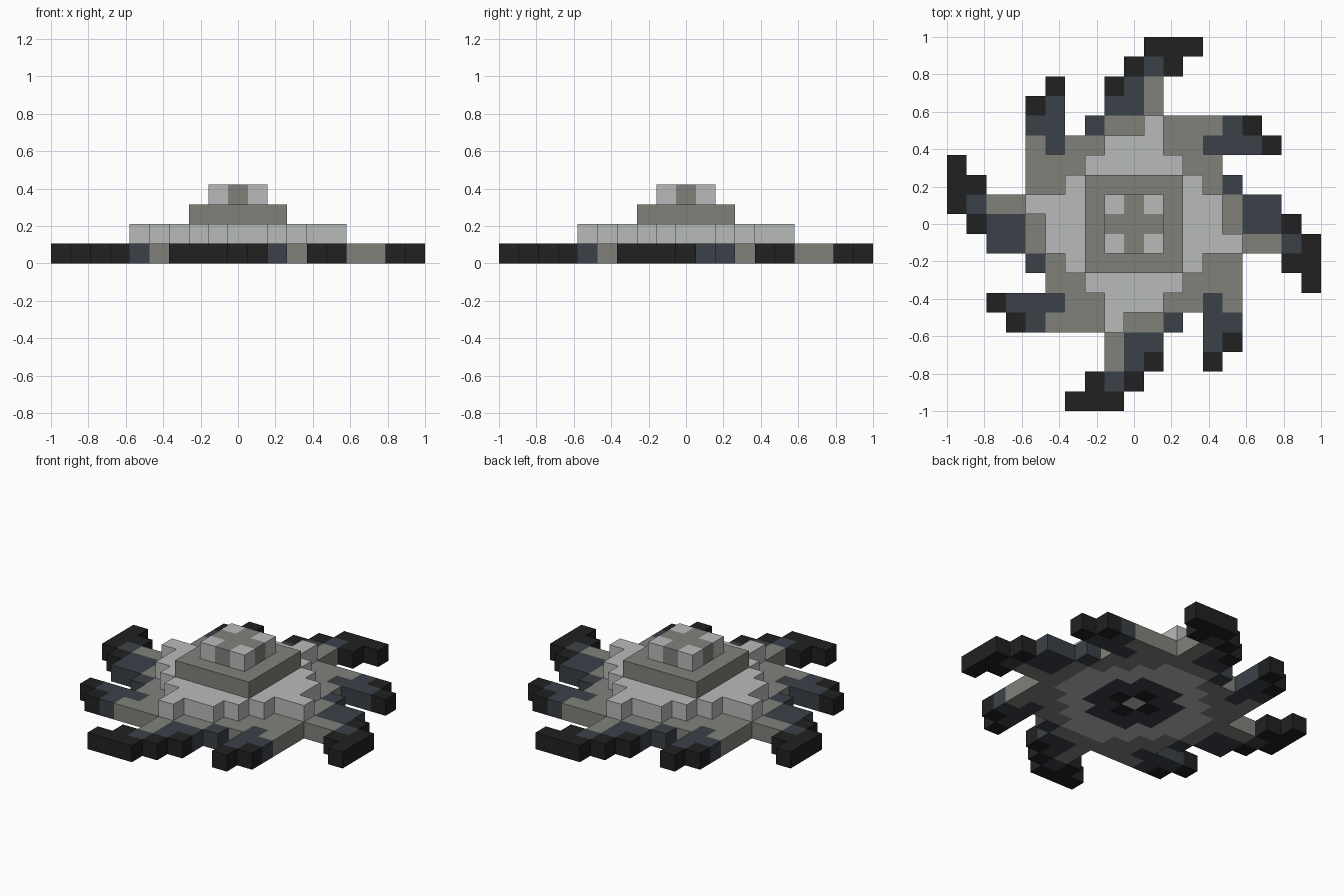
import bpy
import bmesh

cube = bpy.data.objects.get("Cube")
if cube:
    bpy.data.objects.remove(cube, do_unlink=True)

CELL = 2 / 19

# Flat colours, keyed by the letters used in the arm pattern
PALETTE = {
    "K": ("black", (0.0152, 0.0152, 0.0152)),
    "S": ("slate", (0.043, 0.053, 0.066)),
    "G": ("stone grey", (0.220, 0.220, 0.198)),
    "L": ("light grey", (0.485, 0.495, 0.490)),
}
KEYS = list(PALETTE)
materials = []
for name, rgb in PALETTE.values():
    mat = bpy.data.materials.new(name)
    mat.use_nodes = True
    mat.diffuse_color = (*rgb, 1)
    bsdf = mat.node_tree.nodes["Principled BSDF"]
    bsdf.inputs["Base Color"].default_value = (*rgb, 1)
    bsdf.inputs["Roughness"].default_value = 0.9
    materials.append(mat)


def slab(name, cells, level, under=None):
    """One layer of blocks: a sheet of square cells extruded one block up."""
    bm = bmesh.new()
    corners = {}

    def corner(i, j, k):
        key = (i, j, k)
        if key not in corners:
            corners[key] = bm.verts.new(
                ((i - 0.5) * CELL, (j - 0.5) * CELL, (level + k) * CELL))
        return corners[key]

    def face(points, colour):
        bm.faces.new([corner(*p) for p in points]).material_index = KEYS.index(colour)

    for (i, j), colour in cells.items():
        ring = [(i, j), (i + 1, j), (i + 1, j + 1), (i, j + 1)]
        face([(*p, 1) for p in ring], colour)
        face([(*p, 0) for p in reversed(ring)], under(i, j) if under else colour)
        # Side walls only where there is no neighbouring block
        neighbours = [(i, j - 1), (i + 1, j), (i, j + 1), (i - 1, j)]
        for n, near in enumerate(neighbours):
            if near not in cells:
                a, b = ring[n], ring[(n + 1) % 4]
                face([(*a, 0), (*b, 0), (*b, 1), (*a, 1)], colour)
    mesh = bpy.data.meshes.new(name)
    bm.to_mesh(mesh)
    bm.free()
    for mat in materials:
        mesh.materials.append(mat)
    obj = bpy.data.objects.new(name, mesh)
    bpy.context.collection.objects.link(obj)
    return obj


def square(reach):
    span = range(-reach, reach + 1)
    return [(i, j) for i in span for j in span]


def turn(i, j, quarters):
    for _ in range(quarters):
        i, j = -j, i
    return i, j


# Painted rings on the underside of the hub
def underside(i, j):
    spread, reach = abs(i) + abs(j), max(abs(i), abs(j))
    if spread == 0:
        return "L"
    if spread == 1:
        return "K"
    if reach <= 2 and spread < 4:
        return "S"
    if spread <= 5:
        return "L"
    return "S" if spread == 8 else "G"


# Hub base with slate corners
hub = {(i, j): "S" if abs(i) + abs(j) == 8 else "G" for i, j in square(4)}
slab("hub_base", hub, 0, underside)

# Swept arms: one side's pattern, from the tip in to the hub, turned four times
ARM = ["......KKK.",
       ".....KSK..",
       ".K..KSG...",
       "KS..SSG...",
       "SS.SGGGGGG"]
for quarters, side in enumerate(["back", "right", "front", "left"]):
    cells = {}
    for row, line in enumerate(ARM):
        for col, letter in enumerate(line):
            if letter != ".":
                i, j = col - 5, 9 - row
                # The side arms have one more slate block
                if quarters % 2 and (i, j) == (-1, 7):
                    letter = "S"
                cells[turn(i, j, quarters)] = letter
    slab(side + "_arm", cells, 0)

# Stepped lower tier with one offset block on each side
tier = {(i, j): "L" for i, j in square(4) if abs(i) + abs(j) <= 5}
for quarters in range(4):
    tier[turn(1, 5, quarters)] = "L"
slab("lower_tier", tier, 1)

# Square upper tier
slab("upper_tier", {c: "G" for c in square(2)}, 2)

# Crown with light corners and a grey cross
slab("crown", {(i, j): "L" if i and j else "G" for i, j in square(1)}, 3)
